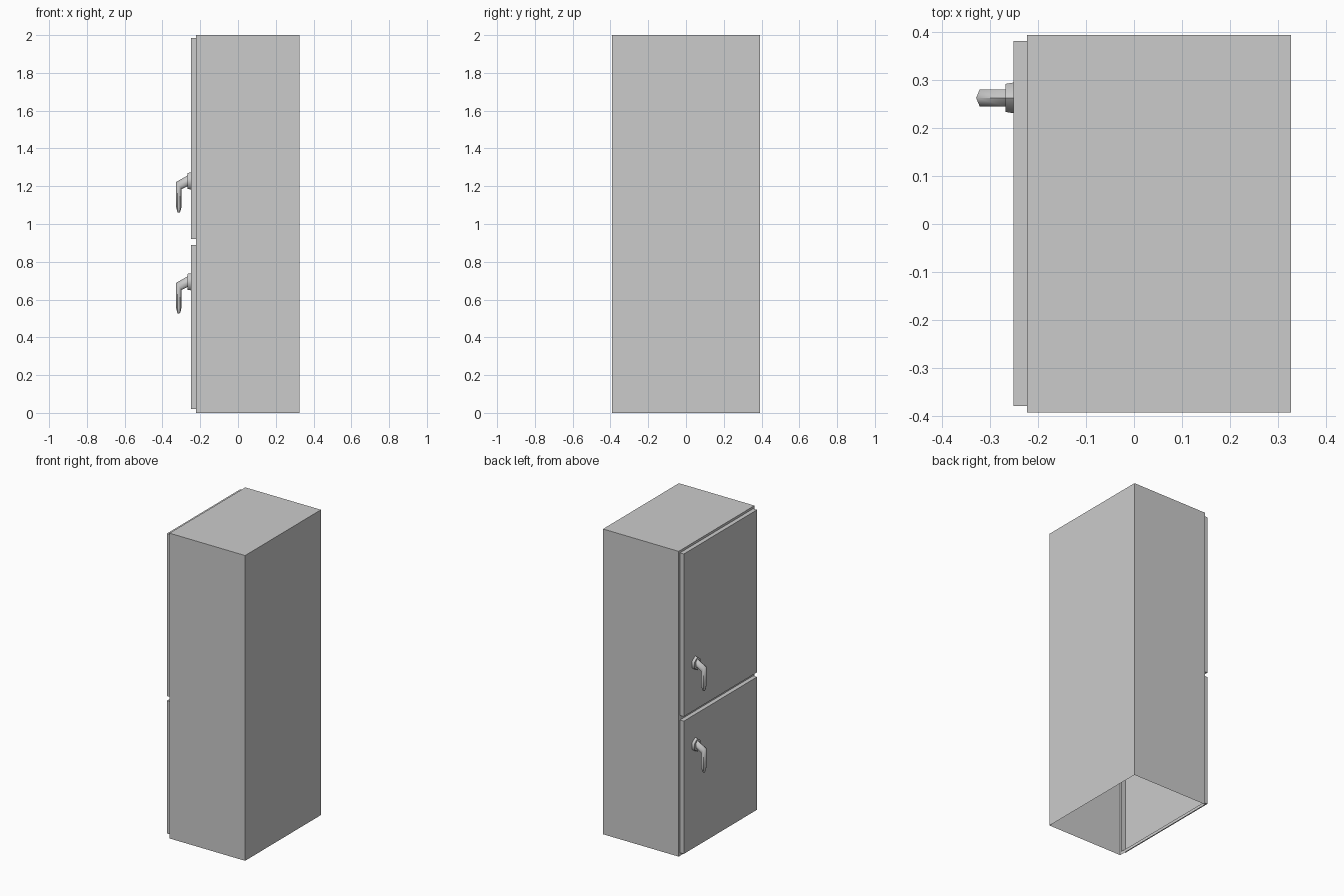
import bpy, bmesh, math

if "Cube" in bpy.data.objects:
    bpy.data.objects.remove(bpy.data.objects["Cube"])

X_BACK, X_FRONT, X_DOOR = 0.326, -0.222, -0.25
Y0, Y1 = -0.392, 0.393
DOOR_Y = (-0.378, 0.38)
DOORS = {"lower_door": (0.02, 0.89), "upper_door": (0.92, 1.985)}


def make_object(name, bm):
    bmesh.ops.remove_doubles(bm, verts=bm.verts, dist=1e-5)
    bmesh.ops.recalc_face_normals(bm, faces=bm.faces)
    mesh = bpy.data.meshes.new(name)
    bm.to_mesh(mesh)
    bm.free()
    obj = bpy.data.objects.new(name, mesh)
    bpy.context.collection.objects.link(obj)
    return obj


# Cabinet shell, open underneath, with raised hollow door panels
bm = bmesh.new()


def quad(*pts):
    return bm.faces.new([bm.verts.new(p) for p in pts])


quad((X_FRONT, Y0, 2), (X_BACK, Y0, 2), (X_BACK, Y1, 2), (X_FRONT, Y1, 2))
quad((X_BACK, Y0, 0), (X_BACK, Y1, 0), (X_BACK, Y1, 2), (X_BACK, Y0, 2))
for y in (Y0, Y1):
    quad((X_FRONT, y, 0), (X_BACK, y, 0), (X_BACK, y, 2), (X_FRONT, y, 2))

# Front face as a grid; the door cells are extruded outwards
ys = [Y0, *DOOR_Y, Y1]
zs = [0, *DOORS["lower_door"], *DOORS["upper_door"], 2]
panels = []
for i in range(3):
    for j in range(5):
        f = quad((X_FRONT, ys[i], zs[j]), (X_FRONT, ys[i], zs[j + 1]),
                 (X_FRONT, ys[i + 1], zs[j + 1]), (X_FRONT, ys[i + 1], zs[j]))
        if i == 1 and j in (1, 3):
            panels.append(f)
for f in panels:
    new = bmesh.ops.extrude_discrete_faces(bm, faces=[f])["faces"][0]
    rim = [v.co.copy() for v in new.verts]
    for v in new.verts:
        v.co.x = X_DOOR
    for k in range(4):
        a, b = rim[k], rim[(k + 1) % 4]
        quad(a, b, (X_DOOR, b.y, b.z), (X_DOOR, a.y, a.z))
make_object("cabinet_with_doors", bm)

# Handles: hexagonal rings swept out of the base plate and down the grip
# (outer x, outer z, inner x, inner z, half width)
RINGS = [
    (-0.250, 1.273, -0.250, 1.183, 0.032),
    (-0.267, 1.270, -0.267, 1.186, 0.029),
    (-0.267, 1.257, -0.267, 1.200, 0.0175),
    (-0.328, 1.222, -0.299, 1.184, 0.0175),
    (-0.328, 1.092, -0.299, 1.092, 0.0175),
    (-0.322, 1.066, -0.305, 1.066, 0.009),
    (-0.318, 1.060, -0.310, 1.060, 0.004),
]
HANDLE_Y, SIDES = 0.262, 6


def handle(name, dz):
    bm = bmesh.new()
    rings = []
    for ox, oz, ix, iz, w in RINGS:
        ring = []
        for k in range(SIDES):
            a = 2 * math.pi * k / SIDES
            t = (1 + math.cos(a)) / 2
            ring.append(bm.verts.new((ix + (ox - ix) * t,
                                      HANDLE_Y + w / 0.866 * math.sin(a),
                                      iz + (oz - iz) * t + dz)))
        rings.append(ring)
    for r, s in zip(rings, rings[1:]):
        for k in range(SIDES):
            n = (k + 1) % SIDES
            bm.faces.new((r[k], r[n], s[n], s[k]))
    bm.faces.new(rings[0])
    bm.faces.new(rings[-1])
    obj = make_object(name, bm)
    bpy.ops.object.select_all(action='DESELECT')
    obj.select_set(True)
    bpy.context.view_layer.objects.active = obj
    bpy.ops.object.shade_smooth_by_angle(angle=math.radians(62))


handle("upper_handle", 0)
handle("lower_handle", -0.534)
